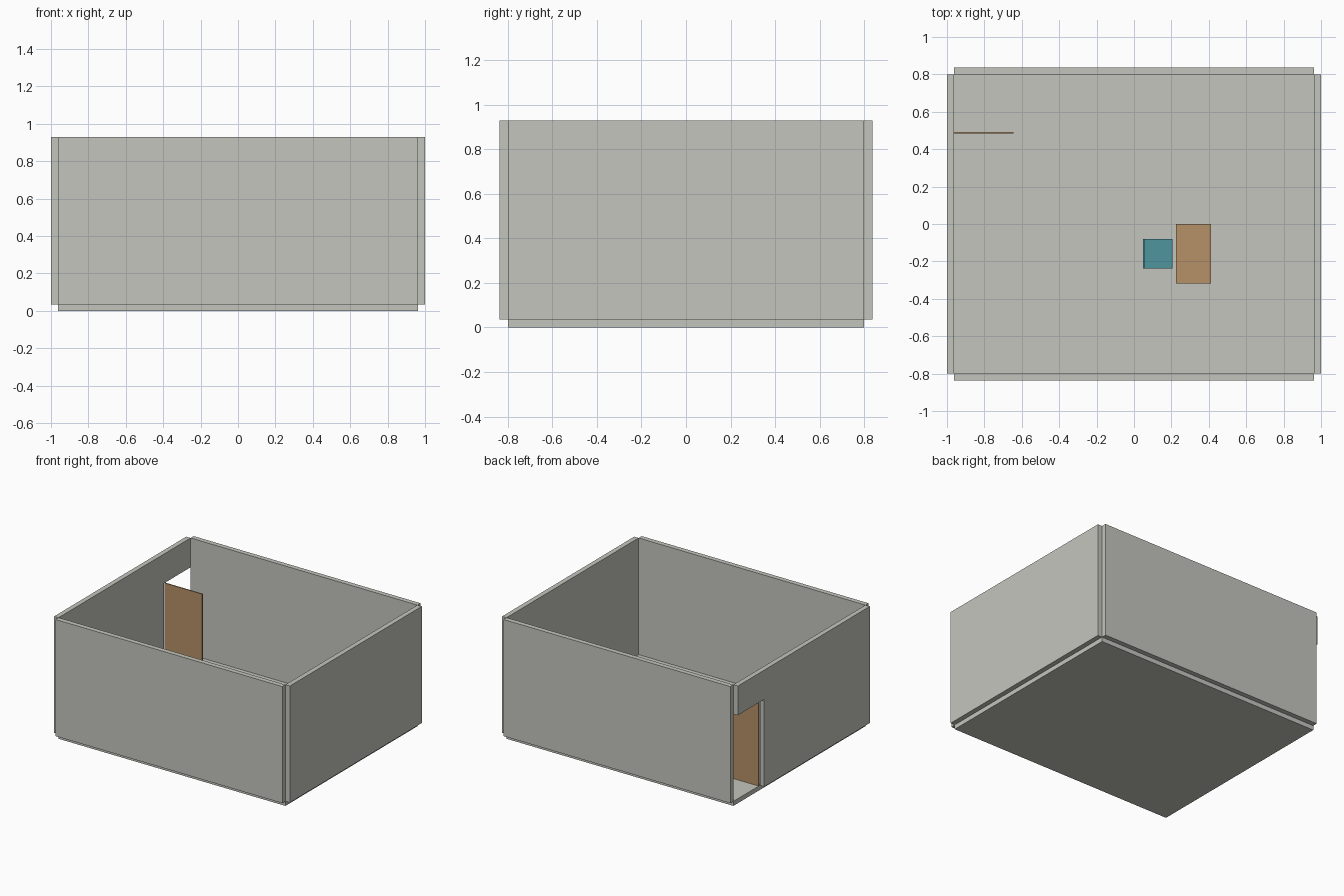
import bpy
import bmesh
from mathutils import Vector

cube = bpy.data.objects.get("Cube")
if cube:
    bpy.data.objects.remove(cube, do_unlink=True)


def material(name, r, g, b):
    m = bpy.data.materials.new(name)
    m.use_nodes = True
    m.diffuse_color = (r, g, b, 1)
    m.node_tree.nodes["Principled BSDF"].inputs["Base Color"].default_value = (r, g, b, 1)
    return m


GREY = material("warm grey plaster", 0.56, 0.56, 0.52)
WOOD = material("light brown wood", 0.47, 0.285, 0.138)
TEAL = material("teal", 0.077, 0.305, 0.337)


def finish(bm, name, mat):
    bmesh.ops.recalc_face_normals(bm, faces=bm.faces)
    mesh = bpy.data.meshes.new(name)
    bm.to_mesh(mesh)
    bm.free()
    mesh.materials.append(mat)
    obj = bpy.data.objects.new(name, mesh)
    bpy.context.collection.objects.link(obj)
    return obj


def add_box(bm, x, y, z):
    """Add a box spanning the given (low, high) ranges."""
    verts = bmesh.ops.create_cube(bm, size=1)["verts"]
    for v in verts:
        v.co = Vector((r[0] + (c + 0.5) * (r[1] - r[0])) for c, r in zip(v.co, (x, y, z)))


def boxes(name, mat, *spans):
    bm = bmesh.new()
    for s in spans:
        add_box(bm, *s)
    return finish(bm, name, mat)


def legs(x, y, z, w):
    """Four square legs at the corners of a rectangle."""
    return [((a, a + w), (b, b + w), z)
            for a in (x[0], x[1] - w) for b in (y[0], y[1] - w)]


# Room shell
IN_X, OUT_X = 0.9625, 1.0
IN_Y, OUT_Y = 0.80, 0.8375
FLOOR, TOP = 0.035, 0.93
DOOR_Y, DOOR_TOP = 0.48, 0.705
wide, deep, tall = (-IN_X, IN_X), (-IN_Y, IN_Y), (FLOOR, TOP)

boxes("floor", GREY, (wide, deep, (0, FLOOR)))
boxes("front_wall", GREY, (wide, (-OUT_Y, -IN_Y), tall))
boxes("back_wall", GREY, (wide, (IN_Y, OUT_Y), tall))
boxes("left_wall", GREY, ((IN_X, OUT_X), deep, tall))

# Right wall, with the doorway cut out of its rear end
bm = bmesh.new()
profile = [(-IN_Y, FLOOR), (DOOR_Y, FLOOR), (DOOR_Y, DOOR_TOP),
           (IN_Y, DOOR_TOP), (IN_Y, TOP), (-IN_Y, TOP)]
face = bm.faces.new([bm.verts.new((-OUT_X, y, z)) for y, z in profile])
ext = bmesh.ops.extrude_face_region(bm, geom=[face])["geom"]
bmesh.ops.translate(bm, vec=(OUT_X - IN_X, 0, 0),
                    verts=[g for g in ext if isinstance(g, bmesh.types.BMVert)])
finish(bm, "right_wall", GREY)

# Door swung open into the room
boxes("door", WOOD, ((-IN_X, -0.643), (0.484, 0.493), (FLOOR, DOOR_TOP)))

# Table
tx, ty, table_top = (0.225, 0.413), (-0.317, 0.0), 0.275
boxes("table_top", WOOD, (tx, ty, (table_top - 0.015, table_top)))
boxes("table_legs", WOOD, *legs(tx, ty, (FLOOR, table_top - 0.015), 0.016))

# Chair facing the table
cx, cy, seat = (0.047, 0.205), (-0.237, -0.08), 0.18
boxes("chair_seat", TEAL, (cx, cy, (seat - 0.013, seat)))
boxes("chair_back", TEAL, ((cx[0], cx[0] + 0.013), cy, (seat, 0.325)))
boxes("chair_legs", TEAL, *legs(cx, cy, (FLOOR, seat - 0.013), 0.013))
